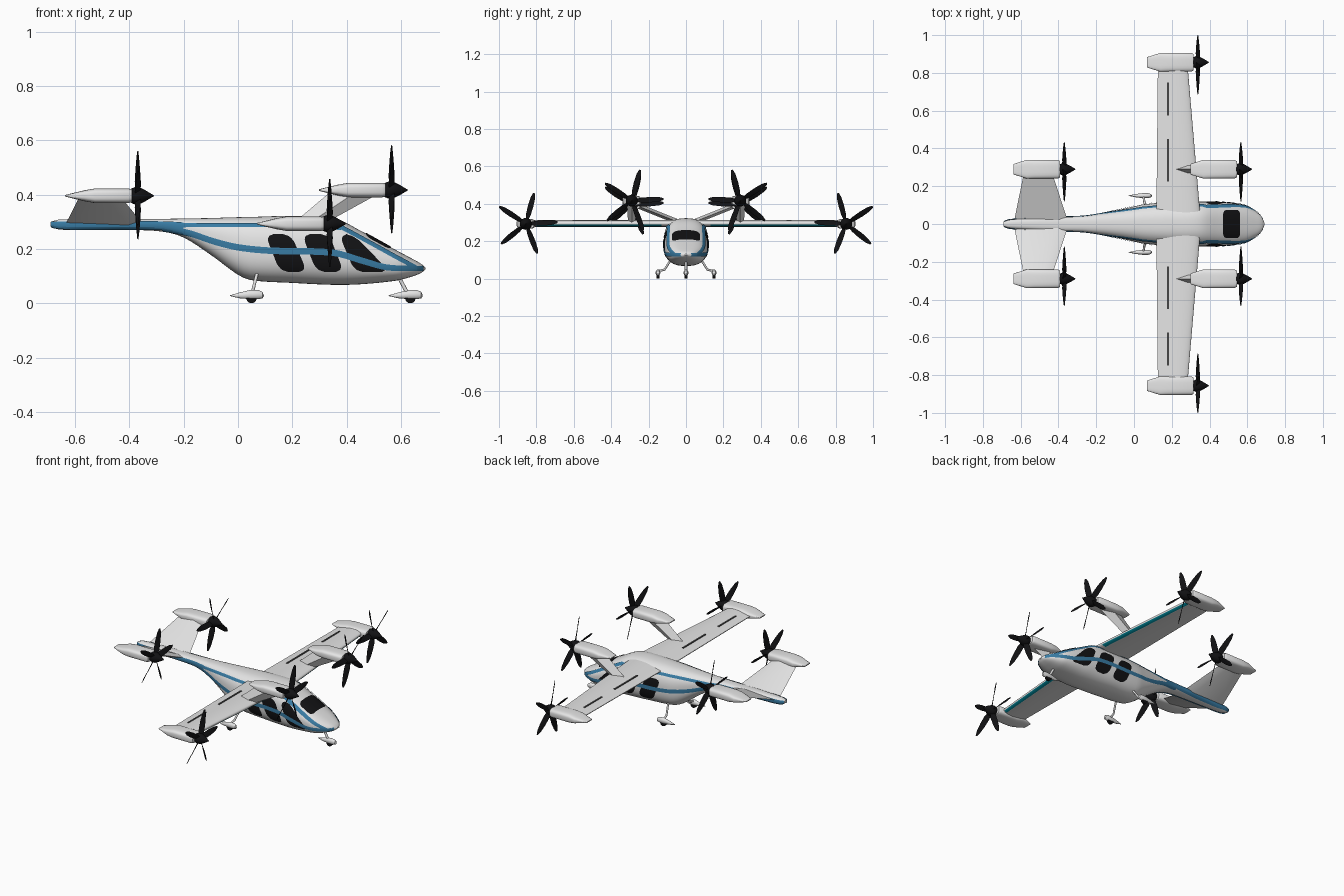
import bpy, bmesh
from math import sin, cos, pi, radians, sqrt
from mathutils import Vector, Matrix

if "Cube" in bpy.data.objects:
    bpy.data.objects.remove(bpy.data.objects["Cube"])


def material(name, r, g, b):
    m = bpy.data.materials.new(name)
    m.use_nodes = True
    m.diffuse_color = (r, g, b, 1)
    m.node_tree.nodes["Principled BSDF"].inputs["Base Color"].default_value = (r, g, b, 1)
    return m


WHITE = material("white paint", .78, .78, .78)
BLUE = material("blue stripe", .04, .2, .37)
BLACK = material("black", .006, .006, .007)
GREY = material("dark grey", .06, .06, .06)
TEAL = material("teal edge", .0, .27, .36)
parts = []


def finish(name, bm, mat):
    mesh = bpy.data.meshes.new(name)
    bm.to_mesh(mesh)
    bm.free()
    mesh.materials.append(mat)
    ob = bpy.data.objects.new(name, mesh)
    bpy.context.collection.objects.link(ob)
    parts.append(ob)
    return ob


def skin(bm, rings):
    """Closed loft through rings of equal point count, capped at both ends."""
    vs = [[bm.verts.new(p) for p in ring] for ring in rings]
    n = len(vs[0])
    faces = [bm.faces.new((a[i], a[(i + 1) % n], b[(i + 1) % n], b[i]))
             for a, b in zip(vs, vs[1:]) for i in range(n)]
    faces += [bm.faces.new(vs[0]), bm.faces.new(vs[-1])]
    bmesh.ops.recalc_face_normals(bm, faces=faces)


def loft(name, rings, mat):
    bm = bmesh.new()
    skin(bm, rings)
    return finish(name, bm, mat)


def plate(name, point, nu, nv, mat, centre):
    """Thin painted sheet sampled from point(u, v), facing away from centre."""
    bm = bmesh.new()
    vs = [[bm.verts.new(point(i / nu, j / nv)) for j in range(nv + 1)] for i in range(nu + 1)]
    for a, b in zip(vs, vs[1:]):
        for j in range(nv):
            f = bm.faces.new((a[j], a[j + 1], b[j + 1], b[j]))
            f.normal_update()
            out = f.calc_center_median() - Vector(centre)
            out.x = 0
            if f.normal.dot(out) < 0:
                f.normal_flip()
    return finish(name, bm, mat)


def spline(table, x, col):
    """Smooth interpolation of one column of a station table."""
    k = 0
    while k < len(table) - 2 and x > table[k + 1][0]:
        k += 1

    def slope(i):
        a, b = table[max(i - 1, 0)], table[min(i + 1, len(table) - 1)]
        return (b[col] - a[col]) / (b[0] - a[0])
    p, q = table[k], table[k + 1]
    d = q[0] - p[0]
    t = min(max((x - p[0]) / d, 0), 1)
    return ((2*t**3 - 3*t*t + 1) * p[col] + (t**3 - 2*t*t + t) * d * slope(k)
            + (3*t*t - 2*t**3) * q[col] + (t**3 - t*t) * d * slope(k + 1))


def oval(t, power):
    return max(0, 1 - min(abs(t), 1) ** power) ** (1 / power)


def rounded(a, power):
    c, s = cos(a), sin(a)
    return (abs(c) ** (2 / power) * (1 if c > 0 else -1),
            abs(s) ** (2 / power) * (1 if s > 0 else -1))


# Fuselage: x, top, bottom, half width
BODY = [(-.69, .3, .283, .012), (-.66, .308, .272, .022), (-.55, .31, .27, .03),
        (-.4, .31, .27, .037), (-.28, .311, .264, .04), (-.2, .312, .242, .05),
        (-.1, .314, .178, .07), (0, .317, .105, .093), (.05, .318, .085, .104),
        (.2, .322, .075, .116), (.35, .316, .068, .118), (.45, .268, .07, .116),
        (.58, .197, .083, .1), (.64, .165, .098, .07), (.675, .145, .112, .04),
        (.69, .131, .124, .008)]
POWER = 2.6


def section(x):
    top, low, w = (spline(BODY, x, c) for c in (1, 2, 3))
    return (top + low) / 2, (top - low) / 2, w


rings = []
for i in range(101):
    x = -.69 * cos(pi * i / 100)
    zc, h, w = section(x)
    rings.append([(x, w * c, zc + h * s) for c, s in
                  (rounded(2 * pi * k / 64, POWER) for k in range(64))])
loft("fuselage", rings, WHITE)


def side_point(x, z, s, lift):
    zc, h, w = section(x)
    t = max(-.96, min(.96, (z - zc) / (h + lift)))
    return (x, s * (w + lift) * oval(t, POWER), zc + t * (h + lift))


def corner(v, radius=.25):
    d = max(0, 1 - min(v, 1 - v) / radius)
    return 1 - sqrt(1 - d * d)


# Painted stripes: x, centre height, half height
TAIL = [(-.688, .289, .012), (-.6, .286, .016), (-.28, .286, .016), (-.2, .284, .014)]
UPPER = [(-.2, .288, .008), (.1, .288, .007), (.3, .286, .008), (.38, .278, .009)]
LOWER = [(-.28, .276, .012), (-.18, .258, .012), (-.09, .228, .012), (0, .206, .012),
         (.115, .194, .012), (.35, .186, .012), (.46, .156, .012), (.55, .132, .011),
         (.683, .128, .009)]
FRAME = [(x, spline(BODY, x, 1) - .025, .009) for x in (.38, .42, .47, .52, .57, .62, .66)]
# Side windows: front/back edges at the top, then at the bottom
WINDOWS = [(.1, .195, .155, .255), (.235, .335, .29, .39), (.372, .425, .43, .56)]

for s, side in ((1, "left"), (-1, "right")):
    for label, band in (("tail", TAIL), ("upper", UPPER), ("lower", LOWER), ("windshield", FRAME)):
        def on_band(u, v):
            x = band[0][0] + u * (band[-1][0] - band[0][0])
            return side_point(x, spline(band, x, 1) + (2 * v - 1) * spline(band, x, 2), s, .004)
        plate(f"{label}_stripe_{side}", on_band, 50, 6, BLUE, (0, 0, .19))
    for n, (ta, tb, ba, bb) in enumerate(WINDOWS):
        def on_window(u, v):
            inset = .03 * corner(v)
            a = ba + v * (ta - ba) + inset
            b = bb + v * (tb - bb) - inset
            return side_point(a + u * (b - a), .115 + .14 * v, s, .002)
        plate(f"window_{n + 1}_{side}", on_window, 10, 20, BLACK, (0, 0, .19))


def on_windshield(u, v):
    x = .472 + .09 * v
    y = (2 * u - 1) * (.075 - .02 * corner(v))
    zc, h, w = section(x)
    return (x, y, zc + (h + .003) * oval(y / w, POWER))


plate("windshield", on_windshield, 16, 16, BLACK, (0, 0, 0))


# Wing
def wing_point(y, c, up, lift=0):
    lead, trail = .355 - .085 * abs(y), .118 + .01 * abs(y)
    return (lead + c * (trail - lead), y,
            .295 + up * (.042 * sqrt(c) * (1 - c) + .002 + lift))


chord = [(k / 14) ** 2 for k in range(15)]
loft("wing", [[wing_point(y, c, 1) for c in chord] + [wing_point(y, c, -1) for c in reversed(chord)]
              for y in (-.82, 0, .82)], WHITE)
for s, side in ((1, "left"), (-1, "right")):
    plate(f"wing_edge_{side}", lambda u, v: wing_point(s * (.13 + .67 * u), .004 + .1 * v, -1, .0015),
          4, 6, TEAL, (0, 0, 1))
    for n, (a, b) in enumerate(((.225, .45), (.575, .75))):
        bm = bmesh.new()
        bmesh.ops.create_cube(bm, size=1, matrix=Matrix.Translation((.18, s * (a + b) / 2, .307))
                              @ Matrix.Diagonal((.01, b - a, .008, 1)))
        finish(f"wing_slot_{n + 1}_{side}", bm, GREY)

# Nacelles with propellers
NACELLE = [(0, .028, .003), (.07, .05, .02), (.11, .05, .027), (.233, .05, .027), (.246, .043, .024)]
SPINNER = [(-.004, .026), (.012, .032), (.028, .031), (.05, .02), (.07, .008), (.082, .001)]
BLADE = [(.015, .02, 60), (.05, .034, 42), (.1, .034, 30), (.145, .026, 22), (.17, .01, 18)]


def nacelle(label, x, y, z):
    loft(label + "_nacelle", [[(x + d, y + w * c, z + h * s) for c, s in
                               (rounded(2 * pi * (k + .5) / 24, 3.6) for k in range(24))]
                              for d, w, h in NACELLE], WHITE)
    hub = Vector((x + .246, y, z))
    bm = bmesh.new()
    skin(bm, [[hub + Vector((d, r * cos(k * pi / 10), r * sin(k * pi / 10))) for k in range(20)]
              for d, r in SPINNER])
    hand = 1 if y > 0 else -1
    for k in range(5):
        a = radians(72 * k + 75)
        out = Vector((0, -hand * cos(a), sin(a)))
        across = Vector((0, -hand * sin(a), -cos(a)))
        sections = []
        for r, width, pitch in BLADE:
            p = radians(pitch)
            flat = (across * cos(p) + Vector((sin(p), 0, 0))) * width / 2
            thin = Vector((.002, 0, 0))
            mid = hub + Vector((.022, 0, 0)) + out * r
            sections.append([mid + flat, mid + thin, mid - flat, mid - thin])
        skin(bm, sections)
    finish(label + "_propeller", bm, BLACK)


def tube(name, path, r, mat):
    curve = bpy.data.curves.new(name, "CURVE")
    curve.dimensions = "3D"
    curve.bevel_depth, curve.bevel_resolution, curve.use_fill_caps = r, 2, True
    line = curve.splines.new("POLY")
    line.points.add(len(path) - 1)
    for pt, co in zip(line.points, path):
        pt.co = (*co, 1)
    curve.materials.append(mat)
    bpy.context.collection.objects.link(bpy.data.objects.new(name, curve))


# Wheel with teardrop fairing
POD = [(-.075, .001, .028), (-.04, .008, .029), (0, .013, .032), (.03, .013, .032), (.045, .009, .03), (.05, .002, .028)]


def wheel(label, x, y):
    loft(label + "_fairing", [[(x + d, y + w * cos(k * pi / 8), z + 1.3 * w * sin(k * pi / 8))
                               for k in range(16)] for d, w, z in POD], WHITE)
    bm = bmesh.new()
    bmesh.ops.create_cone(bm, cap_ends=True, segments=24, radius1=.019, radius2=.019, depth=.014,
                          matrix=Matrix.Translation((x + .005, y, .019)) @ Matrix.Rotation(pi / 2, 4, "X"))
    finish(label + "_wheel", bm, BLACK)


for s, side in ((1, "left"), (-1, "right")):
    nacelle(f"wingtip_{side}", .07, s * .856, .293)
    nacelle(f"forward_{side}", .298, s * .29, .417)
    nacelle(f"tail_{side}", -.637, s * .29, .396)
    # Pylon from wing to forward nacelle: back x, front x, height, half width
    loft(f"pylon_{side}", [[(a, s * .29, z), ((a + b) / 2, s * .29 + w, z), (b, s * .29, z),
                            ((a + b) / 2, s * .29 - w, z)]
                           for a, b, z, w in ((.21, .33, .3, .02), (.34, .53, .41, .026))], WHITE)
    # Slanted tail surface: back x, front x, y, z
    loft(f"tail_fin_{side}", [[(b, s * y, z), (b - .05, s * (y - .006), z + .012), (a, s * y, z),
                               (b - .05, s * (y + .006), z - .012)]
                              for a, b, y, z in ((-.635, -.35, .015, .292), (-.585, -.43, .26, .39))], WHITE)
    wheel(f"main_{side}", .045, s * .15)
    tube(f"main_strut_{side}", [(.05, s * .15, .04), (.055, s * .115, .048), (.07, s * .075, .11)], .006, WHITE)

wheel("nose", .63, 0)
tube("nose_strut", [(.585, 0, .11), (.625, 0, .035)], .007, WHITE)

bpy.ops.object.select_all(action="DESELECT")
for ob in parts:
    ob.select_set(True)
bpy.context.view_layer.objects.active = parts[0]
bpy.ops.object.shade_smooth_by_angle(angle=radians(32))
